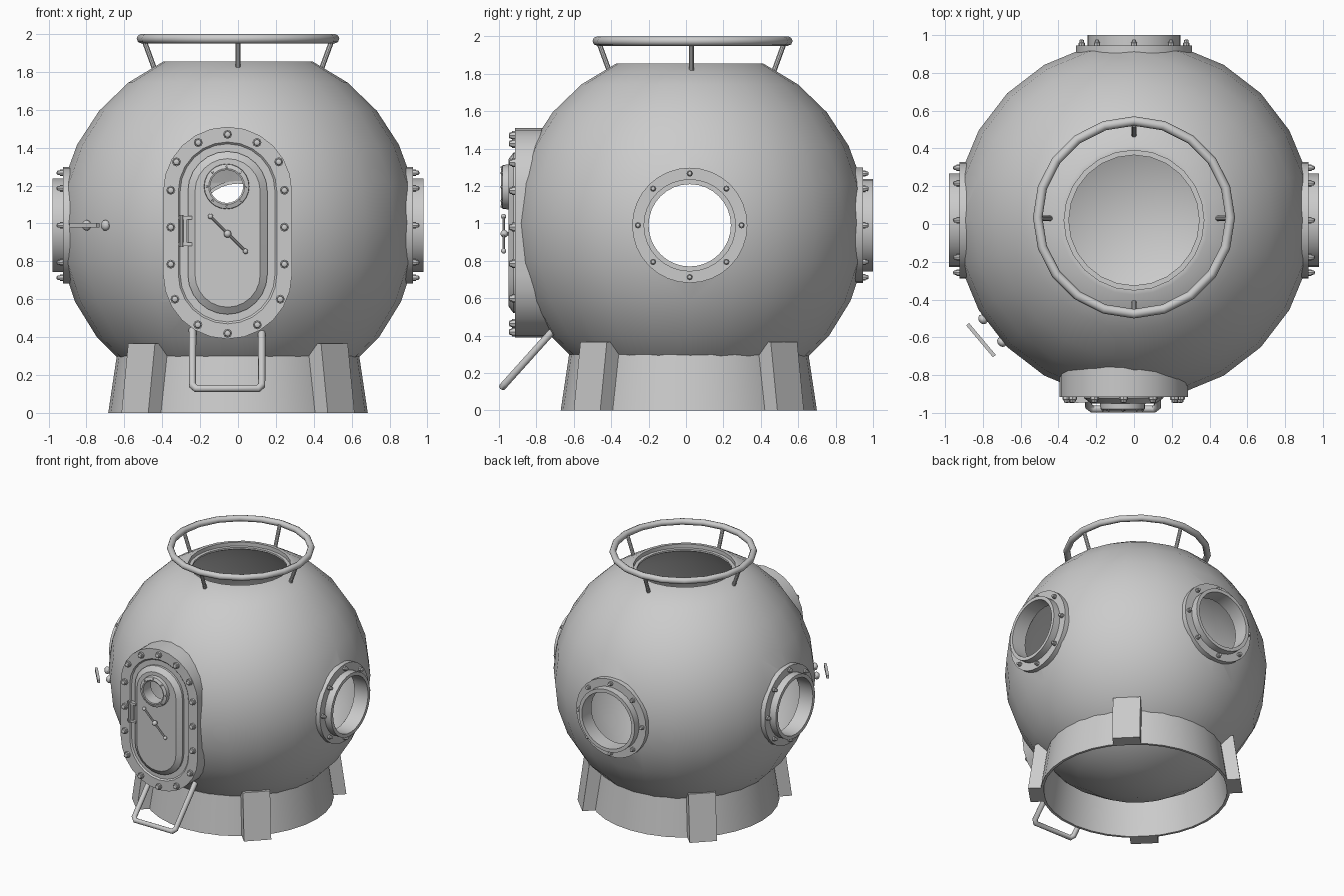
import bpy, bmesh
from math import sin, cos, pi, sqrt, asin, radians
from mathutils import Vector, Matrix

if "Cube" in bpy.data.objects:
    bpy.data.objects.remove(bpy.data.objects["Cube"])

C = Vector((0, 0.02, 0.99))      # sphere centre
R, RI = 0.95, 0.89               # outer / inner hull radius
HX, HZ, HS = -0.055, 0.95, 0.22  # hatch centre and half straight length


def finish(name, bm, angle=35):
    bmesh.ops.remove_doubles(bm, verts=bm.verts, dist=1e-5)
    bmesh.ops.recalc_face_normals(bm, faces=bm.faces)
    me = bpy.data.meshes.new(name)
    bm.to_mesh(me)
    bm.free()
    ob = bpy.data.objects.new(name, me)
    bpy.context.collection.objects.link(ob)
    if angle:
        smooth(ob, angle)
    return ob


def smooth(ob, angle=35):
    bpy.ops.object.select_all(action='DESELECT')
    bpy.context.view_layer.objects.active = ob
    ob.select_set(True)
    bpy.ops.object.shade_smooth_by_angle(angle=radians(angle))


def bridge(bm, rings, closed=False):
    pairs = list(zip(rings, rings[1:])) + ([(rings[-1], rings[0])] if closed else [])
    for a, b in pairs:
        for i in range(len(a)):
            j = (i + 1) % len(a)
            bm.faces.new((a[i], a[j], b[j], b[i]))


def lathe(bm, prof, segs, M=Matrix(), closed=False):
    rings = [[bm.verts.new(M @ Vector((r * cos(2 * pi * i / segs), r * sin(2 * pi * i / segs), h)))
              for i in range(segs)] for r, h in prof]
    bridge(bm, rings, closed)


def axis(pos, d):
    return Matrix.Translation(pos) @ Vector(d).to_track_quat('Z', 'Y').to_matrix().to_4x4()


def rod(bm, a, b, r, segs=10):
    a, b = Vector(a), Vector(b)
    L = (b - a).length
    lathe(bm, [(0, 0), (r, 0), (r, L), (0, L)], segs, axis(a, b - a))


def bolt(bm, pos, d, r, h):
    lathe(bm, [(r, 0), (r, .5 * h), (.75 * r, .55 * h), (.65 * r, .9 * h), (.3 * r, h), (0, h)], 8, axis(pos, d))


def ball(bm, pos, r, scale=(1, 1, 1), rot=Matrix()):
    M = Matrix.Translation(pos) @ rot @ Matrix.Diagonal((*scale, 1))
    bmesh.ops.create_uvsphere(bm, u_segments=12, v_segments=8, radius=r, matrix=M)


def box(bm, pos, size, rot=Matrix()):
    M = Matrix.Translation(pos) @ rot @ Matrix.Diagonal((*size, 1))
    bmesh.ops.create_cube(bm, size=1, matrix=M)


def stadium(bm, prof, n=12, closed=False, cap=False):
    rings = []
    for hw, y in prof:
        ring = []
        for k, s in ((0, HS), (1, -HS)):
            for i in range(n + 1):
                a = pi * k + pi * i / n
                ring.append(bm.verts.new((HX + hw * cos(a), y, HZ + s + hw * sin(a))))
        rings.append(ring)
    bridge(bm, rings, closed)
    if cap:
        bm.faces.new(rings[0])
        bm.faces.new(rings[-1])


def cut(ob, *cutters):
    for c in cutters:
        m = ob.modifiers.new("cut", 'BOOLEAN')
        m.operation, m.solver, m.object = 'DIFFERENCE', 'EXACT', c
        bpy.context.view_layer.objects.active = ob
        bpy.ops.object.modifier_apply(modifier=m.name)
        bpy.data.objects.remove(c)
    smooth(ob)


def cutter(a, b, r, segs=32):
    bm = bmesh.new()
    rod(bm, a, b, r, segs)
    return finish("cutter", bm, 0)


# hollow hull with stepped top opening
top = asin(sqrt(1 - (.395 / R) ** 2))
itop = asin(sqrt(1 - (.345 / RI) ** 2))
N = 12
arc = lambda rad, t: [(rad * cos(a), rad * sin(a)) for a in (-pi / 2 + (t + pi / 2) * i / N for i in range(N + 1))]
outer, inner = arc(R, top), arc(RI, itop)
zt = outer[-1][1]
bm = bmesh.new()
lathe(bm, outer + [(.37, zt), (.37, zt - .03), (.345, zt - .03)] + inner[::-1], 24, Matrix.Translation(C))
bmesh.ops.dissolve_degenerate(bm, dist=1e-5, edges=bm.edges)
hull = finish("hull", bm)
bm = bmesh.new()
stadium(bm, [(.25, -1.2), (.25, -.5)], cap=True)
cut(hull, cutter(C - Vector((1.2, 0, 0)), C + Vector((1.2, 0, 0)), .235),
    cutter(C, C + Vector((0, 1.2, 0)), .235), finish("cutter", bm, 0))

# three flanged portholes with bolts
for name, d in (("right", (1, 0, 0)), ("left", (-1, 0, 0)), ("back", (0, 1, 0))):
    M = axis(C, d)
    bm = bmesh.new()
    lathe(bm, [(.22, .86), (.22, .98), (.247, .98), (.247, .925), (.308, .925), (.308, .86)], 32, M, True)
    finish(name + "_porthole", bm)
    bm = bmesh.new()
    for i in range(8):
        a = i * pi / 4
        bolt(bm, M @ Vector((.277 * cos(a), .277 * sin(a), .92)), d, .017, .037)
    finish(name + "_porthole_bolts", bm)

# hatch frame and door
bm = bmesh.new()
stadium(bm, [(.34, -.72), (.34, -.915), (.26, -.915), (.25, -.905), (.2, -.905), (.2, -.885), (.25, -.885), (.25, -.72)], closed=True)
finish("hatch_frame", bm)
bm = bmesh.new()
stadium(bm, [(.21, -.89), (.21, -.922), (.172, -.95)], cap=True)
door = finish("hatch_door", bm, 30)
PX, PZ = -.06, 1.195
cut(door, cutter((PX, -1.2, PZ), (PX, -.5, PZ), .088))

# hatch frame bolts
bm = bmesh.new()
spots = [(0, .52), (0, -.53)]
for x, z in ((.155, .477), (.27, .375), (.3, .225), (.3, .03), (.3, -.165), (.278, -.35), (.157, -.485)):
    spots += [(x, z), (-x, z)]
for x, z in spots:
    bolt(bm, (HX + x, -.912, HZ + z), (0, -1, 0), .024, .035)
finish("hatch_bolts", bm)

# small window in the door
bm = bmesh.new()
M = axis((PX, 0, PZ), (0, -1, 0))
lathe(bm, [(.087, .89), (.087, .985), (.095, .988), (.118, .98), (.12, .945), (.1, .94)], 24, M, True)
for i in range(8):
    a = i * pi / 4
    bolt(bm, M @ Vector((.105 * cos(a), .105 * sin(a), .98)), (0, -1, 0), .007, .012)
finish("door_window", bm)

# door latch bar
bm = bmesh.new()
a, b, m = (-.145, -.975, 1.037), (.04, -.975, .853), (HX, -.972, .945)
rod(bm, a, b, .007)
rod(bm, m, (HX, -.94, .945), .011)
for p, r in ((a, .014), (b, .014), (m, .02)):
    ball(bm, p, r)
finish("door_latch", bm)

# door hinge
bm = bmesh.new()
rod(bm, (-.3, -.937, .875), (-.3, -.937, 1.045), .012)
box(bm, (-.278, -.925, .955), (.02, .03, .14))
for z in (.89, 1.03):
    box(bm, (-.28, -.93, z), (.075, .03, .018))
finish("door_hinge", bm)

# U-shaped step under the hatch
cu = bpy.data.curves.new("boarding_step", 'CURVE')
cu.dimensions = '3D'
cu.bevel_depth, cu.bevel_resolution = .02, 3
cu.use_fill_caps = True
sp = cu.splines.new('POLY')
x1, x2 = -.24, .125
path = [(x1, -.70, .44), (x1, -.965, .145), (x1 + .02, -.98, .128), (x2 - .02, -.98, .128), (x2, -.965, .145), (x2, -.70, .44)]
sp.points.add(len(path) - 1)
for p, co in zip(sp.points, path):
    p.co = (*co, 1)
step = bpy.data.objects.new("boarding_step", cu)
bpy.context.collection.objects.link(step)
bpy.ops.object.select_all(action='DESELECT')
bpy.context.view_layer.objects.active = step
step.select_set(True)
bpy.ops.object.convert(target='MESH')
smooth(step, 40)

# top guard rail and struts
bm = bmesh.new()
T = Matrix.Translation((0, .035, 1.975))
lathe(bm, [(.51 + .025 * cos(i * pi / 4), .025 * sin(i * pi / 4)) for i in range(8)], 20, T, True)
finish("top_rail", bm, 50)
bm = bmesh.new()
for i in range(4):
    d = Vector((cos(i * pi / 2), sin(i * pi / 2), 0))
    o = Vector((0, .03, 0))
    rod(bm, o + d * .435 + Vector((0, 0, 1.80)), o + d * .497 + Vector((0, 0, 1.97)), .014)
finish("rail_struts", bm)

# conical base ring
B = Matrix.Translation((0, .015, 0))
bm = bmesh.new()
lathe(bm, [(.685, 0), (.64, .3), (.62, .3), (.665, 0)], 32, B, True)
finish("base_ring", bm)

# four slanted feet on the diagonals
for i, name in enumerate(("back_right", "back_left", "front_left", "front_right")):
    M = B @ Matrix.Rotation(pi / 4 + i * pi / 2, 4, 'Z')
    bm = bmesh.new()
    rings = [[bm.verts.new(M @ Vector((r, y, z))) for r, z in ((.66, 0), (.77, 0), (.72, .365), (.62, .365))]
             for y in (-.1, .1)]
    bridge(bm, rings)
    for r in rings:
        bm.faces.new(r)
    finish(name + "_foot", bm, 0)

# side grab bar and its two hull studs
rot = Matrix.Rotation(radians(-50), 4, 'Z')
bm = bmesh.new()
box(bm, (-.81, -.615, .99), (.22, .02, .022), rot)
finish("grab_bar", bm, 0)
bm = bmesh.new()
for x, y in ((-.80, -.505), (-.70, -.625)):
    ball(bm, (x, y, .99), .028, (1, .8, 1), rot)
finish("grab_bar_studs", bm)
